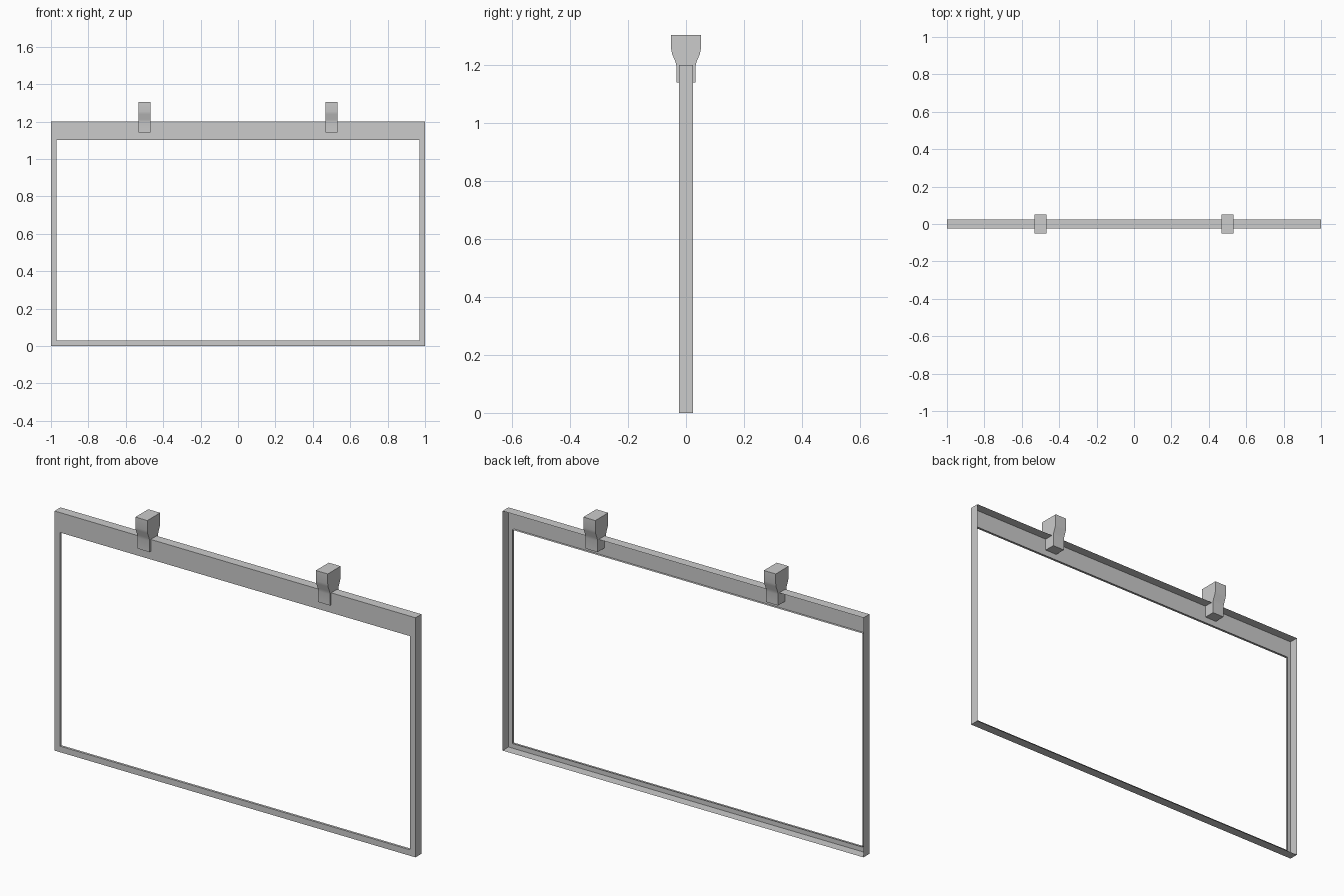
import bpy, bmesh

if "Cube" in bpy.data.objects:
    bpy.data.objects.remove(bpy.data.objects["Cube"])

D = 0.0235     # half depth of the frame
LIP = 0.012    # depth of the lip around the opening


def finish(name, bm):
    mesh = bpy.data.meshes.new(name)
    bm.to_mesh(mesh)
    bm.free()
    obj = bpy.data.objects.new(name, mesh)
    bpy.context.collection.objects.link(obj)
    return obj


def ring(bm, half_width, z0, z1, y):
    return [bm.verts.new((x, y, z)) for x, z in
            ((-half_width, z0), (half_width, z0), (half_width, z1), (-half_width, z1))]


# frame: open-backed shell with outer walls, front face and a lip round the opening
bm = bmesh.new()
loops = [ring(bm, 1.0, 0.0, 1.2, D), ring(bm, 1.0, 0.0, 1.2, -D),
         ring(bm, 0.97, 0.03, 1.1, -D), ring(bm, 0.97, 0.03, 1.1, -D + LIP)]
for a, b in zip(loops, loops[1:]):
    for i in range(4):
        j = (i + 1) % 4
        bm.faces.new((a[i], a[j], b[j], b[i]))
bmesh.ops.recalc_face_normals(bm, faces=bm.faces)
finish("frame", bm)

# hanging clips: flared side profile (y, z), mirrored and extruded along x
half = [(0.033, 1.14), (0.033, 1.195), (0.036, 1.211), (0.048, 1.239),
        (0.051, 1.254), (0.051, 1.305)]
profile = half + [(-y, z) for y, z in reversed(half)]
for side, x in (("left", -0.5), ("right", 0.5)):
    bm = bmesh.new()
    face = bm.faces.new([bm.verts.new((x - 0.033, y, z)) for y, z in profile])
    ext = bmesh.ops.extrude_face_region(bm, geom=[face])
    bmesh.ops.translate(bm, vec=(0.066, 0, 0),
                        verts=[v for v in ext["geom"] if isinstance(v, bmesh.types.BMVert)])
    bmesh.ops.recalc_face_normals(bm, faces=bm.faces)
    clip = finish(side + "_hanging_clip", bm)
    bpy.ops.object.select_all(action='DESELECT')
    clip.select_set(True)
    bpy.context.view_layer.objects.active = clip
    bpy.ops.object.shade_smooth_by_angle(angle=0.7)
